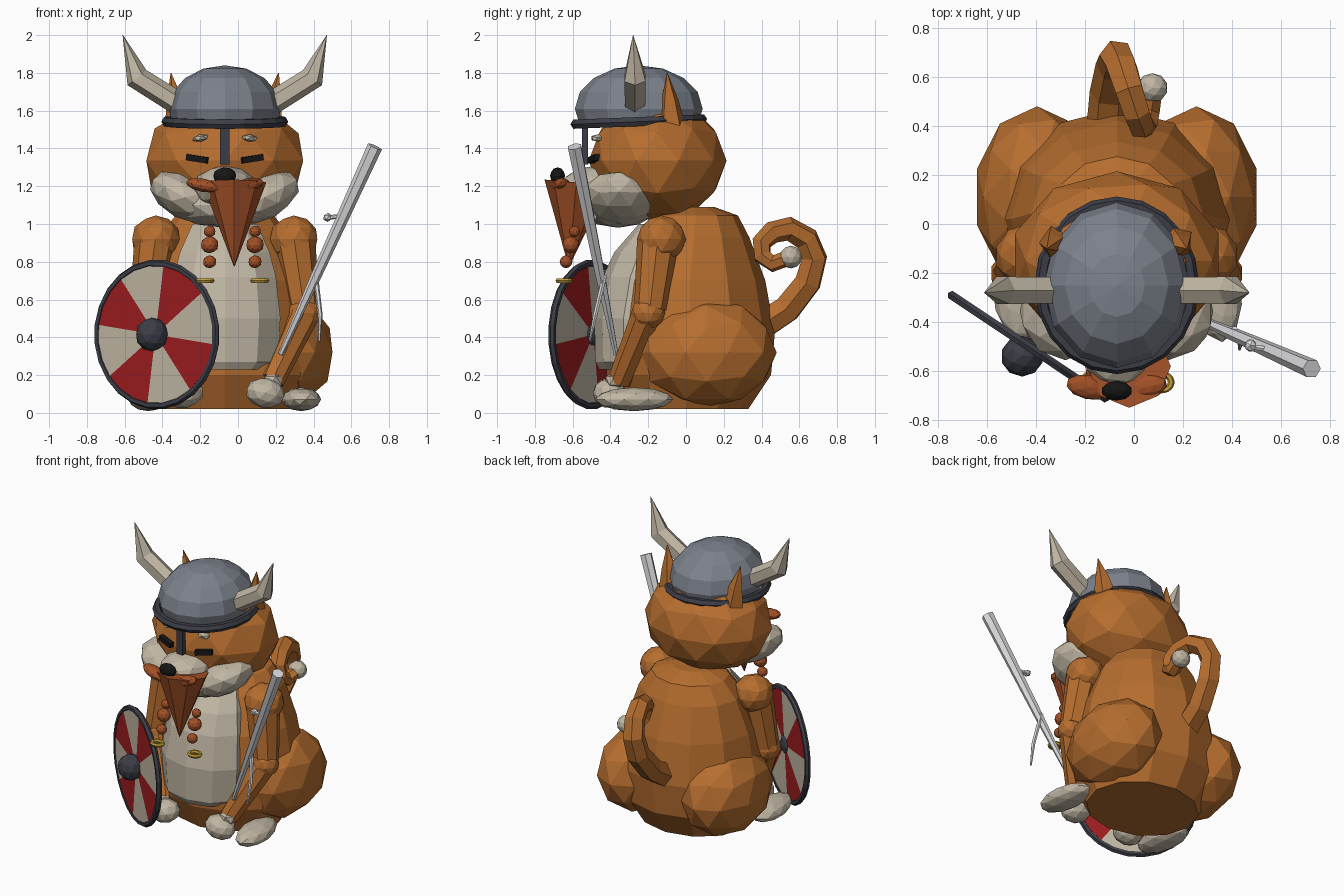
import bpy, bmesh, math
from mathutils import Vector, Matrix

if "Cube" in bpy.data.objects:
    bpy.data.objects.remove(bpy.data.objects["Cube"])

CX = -0.07  # body centre line


def material(name, r, g, b):
    m = bpy.data.materials.new(name)
    m.use_nodes = True
    m.diffuse_color = (r, g, b, 1)
    node = next(n for n in m.node_tree.nodes if n.type == "BSDF_PRINCIPLED")
    node.inputs["Base Color"].default_value = (r, g, b, 1)
    node.inputs["Roughness"].default_value = 0.8
    return m


FUR = material("orange fur", 0.47, 0.155, 0.028)
BONE = material("bone", 0.53, 0.47, 0.37)
RED = material("red paint", 0.34, 0.012, 0.014)
STEEL = material("helmet steel", 0.2, 0.22, 0.26)
IRON = material("dark iron", 0.045, 0.047, 0.062)
BLACK = material("black", 0.008, 0.008, 0.008)
RUST = material("rust beard", 0.36, 0.08, 0.02)
SILVER = material("silver", 0.7, 0.7, 0.72)
GOLD = material("gold", 0.55, 0.35, 0.04)


def add(name, bm, mat, loc=(0, 0, 0), rot=(0, 0, 0)):
    mesh = bpy.data.meshes.new(name)
    bmesh.ops.recalc_face_normals(bm, faces=bm.faces)
    bm.to_mesh(mesh)
    bm.free()
    mesh.materials.append(mat)
    ob = bpy.data.objects.new(name, mesh)
    ob.location, ob.rotation_euler = loc, rot
    bpy.context.scene.collection.objects.link(ob)
    return ob


def ball(name, loc, radii, mat, rot=(0, 0, 0), sub=2):
    """Faceted ellipsoid with exact half sizes."""
    bm = bmesh.new()
    bmesh.ops.create_icosphere(bm, subdivisions=sub, radius=1)
    for i in range(3):
        top = max(v.co[i] for v in bm.verts)
        for v in bm.verts:
            v.co[i] *= radii[i] / top
    return add(name, bm, mat, loc, rot)


def box(name, loc, size, mat, rot=(0, 0, 0)):
    bm = bmesh.new()
    bmesh.ops.create_cube(bm, size=1)
    bmesh.ops.scale(bm, vec=size, verts=bm.verts)
    return add(name, bm, mat, loc, rot)


def rings_to_mesh(name, rings, mat):
    bm = bmesh.new()
    loops = [[bm.verts.new(p) for p in ring] for ring in rings]
    n = len(loops[0])
    for a, b in zip(loops, loops[1:]):
        for i in range(n):
            j = (i + 1) % n
            bm.faces.new((a[i], a[j], b[j], b[i]))
    bm.faces.new(loops[0])
    bm.faces.new(loops[-1])
    return add(name, bm, mat)


def loft(name, levels, mat, sides=12):
    """Stacked horizontal ellipses: height, half width, front y, back y."""
    rings = []
    for z, rx, y0, y1 in levels:
        angles = [2 * math.pi * i / sides for i in range(sides)]
        rings.append([(CX + rx * math.sin(a), (y0 + y1) / 2 + (y1 - y0) / 2 * math.cos(a), z)
                      for a in angles])
    return rings_to_mesh(name, rings, mat)


def limb(name, points, radii, mat, sides=6):
    """Tapered faceted rod along a path."""
    pts = [Vector(p) for p in points]
    rings = []
    for k, p in enumerate(pts):
        d = (pts[min(k + 1, len(pts) - 1)] - pts[max(k - 1, 0)]).normalized()
        u = d.cross(Vector((0, 1, 0.01))).normalized()
        w = d.cross(u)
        rings.append([p + radii[k] * (u * math.cos(a) + w * math.sin(a))
                      for a in (2 * math.pi * i / sides for i in range(sides))])
    return rings_to_mesh(name, rings, mat)


def ring(name, loc, radii, minor, mat, segments=24, matrix=None, rot=(0, 0, 0)):
    bpy.ops.mesh.primitive_torus_add(major_segments=segments, minor_segments=6,
                                     major_radius=1, minor_radius=minor / radii[0])
    ob = bpy.context.object
    ob.name = name
    ob.scale = (radii[0], radii[1], radii[0])
    ob.location, ob.rotation_euler = loc, rot
    if matrix:
        ob.matrix_world = matrix @ Matrix.Scale(radii[0], 4)
    ob.data.materials.append(mat)
    return ob


# Torso and belly
loft("body", [(0.02, 0.38, -0.33, 0.33), (0.2, 0.46, -0.42, 0.45), (0.42, 0.48, -0.43, 0.47),
              (0.7, 0.43, -0.38, 0.42), (0.93, 0.35, -0.25, 0.335), (1.045, 0.26, -0.17, 0.275),
              (1.09, 0.13, -0.05, 0.15)], FUR)
loft("belly", [(0.23, 0.24, -0.46, -0.02), (0.27, 0.29, -0.48, -0.04), (0.5, 0.31, -0.485, -0.04),
               (0.72, 0.285, -0.44, -0.02), (0.85, 0.25, -0.38, 0), (1.0, 0.18, -0.25, 0)],
     BONE, 10)

# Head, muzzle and nose
ball("head", (CX, -0.15, 1.335), (0.415, 0.365, 0.325), FUR)
ball("muzzle", (CX, -0.47, 1.19), (0.16, 0.2, 0.12), BONE)
ball("chin", (CX, -0.36, 1.1), (0.27, 0.22, 0.12), BONE)
ball("nose", (CX, -0.68, 1.255), (0.06, 0.04, 0.045), BLACK)

# Helmet with brim and nose guard
bm = bmesh.new()
bmesh.ops.create_uvsphere(bm, u_segments=12, v_segments=8, radius=1)
bmesh.ops.bisect_plane(bm, geom=bm.verts[:] + bm.edges[:] + bm.faces[:], plane_co=(0, 0, -0.3),
                       plane_no=(0, 0, -1), clear_outer=True)
bmesh.ops.holes_fill(bm, edges=bm.edges)
bmesh.ops.scale(bm, vec=(0.298, 0.338, 0.23), verts=bm.verts)
add("helmet_dome", bm, STEEL, (CX, -0.25, 1.61))
ring("helmet_brim", (CX, -0.25, 1.542), (0.308, 0.332), 0.028, IRON, 20, rot=(0.04, 0, 0))
box("nose_guard", (CX, -0.535, 1.42), (0.05, 0.03, 0.21), IRON)

# Mirrored parts
for side, s in (("left", 1), ("right", -1)):
    def at(dx, y, z):
        return (CX + s * dx, y, z)

    ball(side + "_cheek", at(0.21, -0.355, 1.14), (0.195, 0.2, 0.115), BONE, (0, -s * 0.5, 0))
    box(side + "_eye", at(0.145, -0.485, 1.345), (0.115, 0.04, 0.032), BLACK,
        (0, -s * 0.15, s * 0.3))
    ball(side + "_brow", at(0.13, -0.465, 1.455), (0.042, 0.035, 0.02), BONE, (0, s * 0.15, 0), 1)
    limb(side + "_ear", [at(0.24, -0.075, 1.5), at(0.26, -0.085, 1.65), at(0.285, -0.1, 1.8)],
         [0.08, 0.048, 0.002], FUR, 5)
    limb(side + "_horn", [at(0.25, -0.27, 1.64), at(0.465, -0.27, 1.775), at(0.54, -0.28, 2.0)],
         [0.062, 0.064, 0.001], BONE)

    # Arm, paw, haunch and foot
    ball(side + "_shoulder", at(0.365, -0.13, 0.92), (0.125, 0.13, 0.125), FUR)
    limb(side + "_upper_arm", [at(0.37, -0.15, 0.9), at(0.42, -0.19, 0.55)], [0.11, 0.085], FUR, 8)
    ball(side + "_elbow", at(0.42, -0.2, 0.53), (0.09, 0.09, 0.09), FUR)
    limb(side + "_forearm", [at(0.42, -0.2, 0.53), at(0.25, -0.35, 0.17)], [0.085, 0.065], FUR, 8)
    ball(side + "_wrist", at(0.255, -0.375, 0.17), (0.055, 0.05, 0.05), BONE, sub=1)
    ball(side + "_paw", at(0.215, -0.405, 0.105), (0.1, 0.088, 0.08), BONE, (0, s * 0.2, 0))
    ball(side + "_haunch", at(0.325, 0.11, 0.32), (0.245, 0.37, 0.29), FUR)
    ball(side + "_foot", at(0.405, -0.275, 0.072), (0.098, 0.208, 0.063), BONE, (0, 0, 0.12))

    # Moustache, beard beads and clasps
    ball(side + "_moustache", at(0.115, -0.665, 1.205), (0.09, 0.05, 0.035), RUST,
         (0, -s * 0.2, s * 0.2))
    bx = -0.03 + s * 0.12
    for z, y, r in ((0.96, -0.59, 0.03), (0.89, -0.61, 0.045), (0.8, -0.635, 0.034)):
        ball(side + "_beard_bead", (bx, y, z), (r, r, r), RUST)
    ring(side + "_clasp", (-0.03 + s * 0.145, -0.645, 0.7), (0.037, 0.033), 0.014, GOLD, 12)

# Beard
limb("beard", [(-0.02, -0.62, 0.775), (-0.02, -0.58, 1.22)], [0.002, 0.17], RUST, 8)

# Round shield: striped disc, rim and boss
normal, centre = Vector((-0.555, -0.832, 0)), Vector((-0.43, -0.5, 0.415))
up = Vector((0, 0, 1))
frame = Matrix((up.cross(normal), up, normal)).transposed().to_4x4()
frame = Matrix.Translation(centre) @ frame @ Matrix.Rotation(math.radians(-8), 4, "Z")
bpy.ops.mesh.primitive_cylinder_add(vertices=24, radius=0.375, depth=0.025,
                                    end_fill_type="TRIFAN")
disc = bpy.context.object
disc.name = "shield_disc"
disc.matrix_world = frame
disc.data.materials.append(BONE)
disc.data.materials.append(RED)
for f in disc.data.polygons:
    sector = math.floor(math.degrees(math.atan2(f.center.y, f.center.x)) / 45)
    f.material_index = sector % 2
ring("shield_rim", centre, (0.377, 0.377), 0.02, IRON, matrix=frame)
ball("shield_boss", centre + normal * 0.047, (0.083, 0.083, 0.09), IRON)

# Long tapered staff with side prong and knob
top, tip = Vector((0.725, -0.59, 1.41)), Vector((0.225, -0.37, 0.31))
limb("staff", [top, top.lerp(tip, 0.62), tip], [0.04, 0.028, 0.014], SILVER)
limb("staff_prong", [(0.41, -0.43, 0.73), (0.435, -0.48, 0.52), (0.43, -0.51, 0.38)],
     [0.014, 0.013, 0.006], SILVER)
limb("staff_pin", [(0.54, -0.51, 1.04), (0.48, -0.5, 1.035)], [0.012, 0.012], SILVER)
ball("staff_knob", (0.475, -0.495, 1.035), (0.024, 0.024, 0.024), SILVER, sub=1)

# Curled tail
path = [(-0.11, 0.38, 0.45), (-0.1, 0.535, 0.55), (-0.08, 0.645, 0.69), (-0.07, 0.68, 0.82),
        (-0.05, 0.64, 0.92), (-0.02, 0.545, 0.975), (0.01, 0.455, 0.955), (0.03, 0.4, 0.9),
        (0.045, 0.405, 0.83), (0.06, 0.46, 0.79), (0.075, 0.54, 0.82)]
curve = bpy.data.curves.new("tail", "CURVE")
curve.dimensions = "3D"
curve.bevel_depth = 0.085
curve.bevel_resolution = 1
spline = curve.splines.new("POLY")
spline.points.add(len(path) - 1)
for i, p in enumerate(path):
    spline.points[i].co = (*p, 1)
    spline.points[i].radius = 1 - 0.05 * i
spline.use_smooth = False
curve.materials.append(FUR)
bpy.context.scene.collection.objects.link(bpy.data.objects.new("tail", curve))
ball("tail_tip", (0.075, 0.555, 0.825), (0.06, 0.06, 0.06), BONE)
